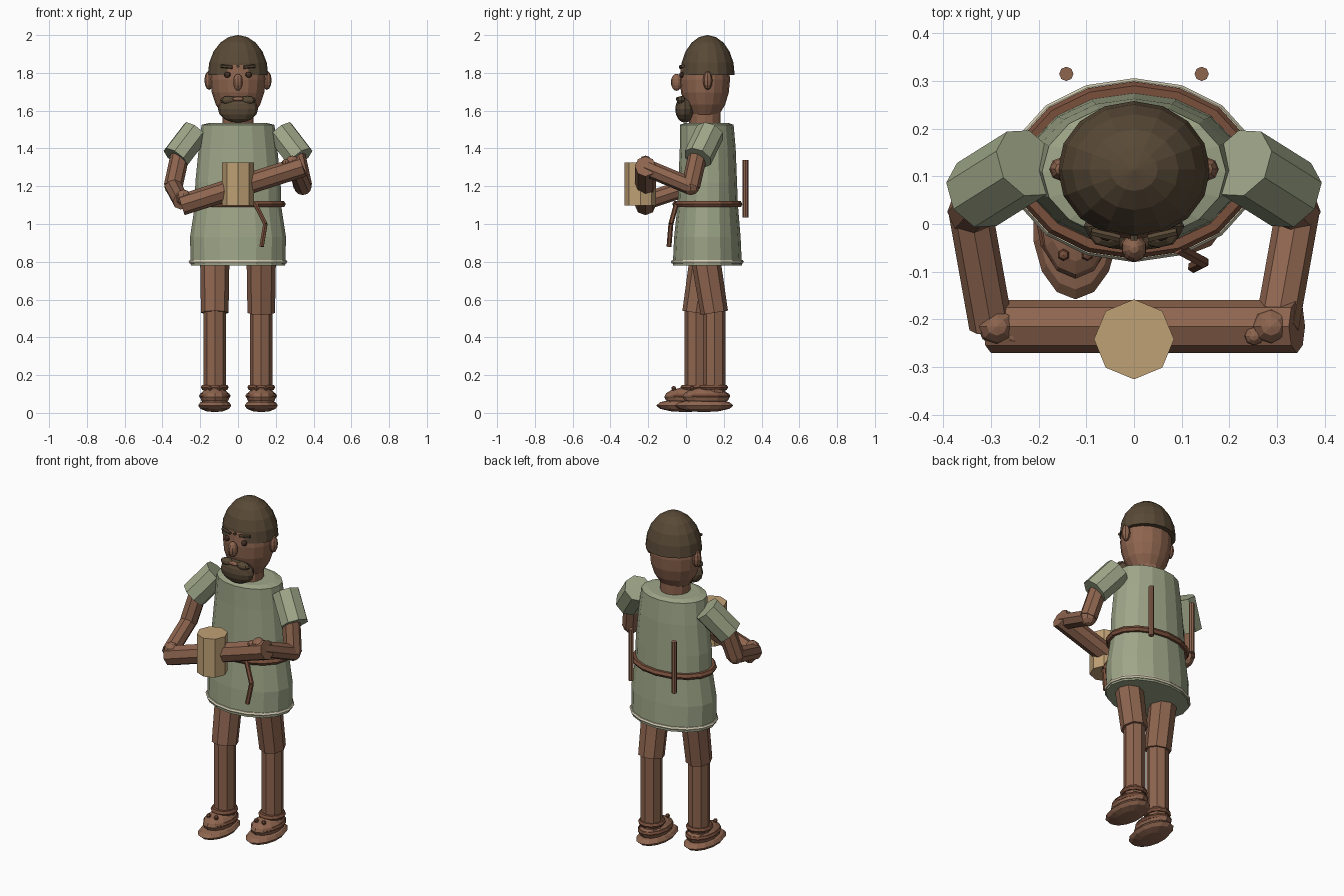
import bpy, bmesh, math
from mathutils import Vector

cube = bpy.data.objects.get("Cube")
if cube:
    bpy.data.objects.remove(cube, do_unlink=True)


def material(name, rgb):
    linear = [((c / 255 + 0.055) / 1.055) ** 2.4 for c in rgb] + [1]
    m = bpy.data.materials.new(name)
    m.use_nodes = True
    m.diffuse_color = linear
    m.node_tree.nodes["Principled BSDF"].inputs["Base Color"].default_value = linear
    return m


SKIN = material("skin brown", (142, 101, 79))
LEATHER = material("leather brown", (122, 80, 60))
HAIR = material("hair dark brown", (88, 73, 54))
CLOTH = material("tunic green", (158, 166, 136))
TRIM = material("cream trim", (212, 206, 180))
WOOD = material("tan wood", (192, 161, 117))
DARK = material("eye dark brown", (70, 48, 38))


def finish(name, mat):
    ob = bpy.context.object
    ob.name = name
    ob.data.materials.append(mat)
    return ob


def ball(name, mat, loc, size, seg=10, rings=8):
    bpy.ops.mesh.primitive_uv_sphere_add(segments=seg, ring_count=rings, radius=1, location=loc)
    ob = finish(name, mat)
    ob.scale = size
    return ob


def tube(name, mat, a, b, r, sides=8, r2=None):
    a, b = Vector(a), Vector(b)
    d = b - a
    bpy.ops.mesh.primitive_cone_add(vertices=sides, radius1=r, radius2=r if r2 is None else r2,
                                    depth=d.length, location=(a + b) / 2)
    ob = finish(name, mat)
    ob.rotation_euler = d.to_track_quat('Z', 'Y').to_euler()
    return ob


def band(name, mat, loc, rx, ry, minor, seg=16):
    # elliptical ring around the body, built with a constant thickness
    bpy.ops.mesh.primitive_torus_add(major_segments=seg, minor_segments=6,
                                     major_radius=1, minor_radius=minor, location=loc)
    ob = finish(name, mat)
    for v in ob.data.vertices:
        ang = math.atan2(v.co.y, v.co.x)
        off = math.hypot(v.co.x, v.co.y) - 1
        v.co.x = (rx + off) * math.cos(ang)
        v.co.y = (ry + off) * math.sin(ang)
    return ob


def loft(name, mat, rings, n=16):
    # stacked ellipses (z, rx, ry, centre y), capped at both ends
    bm = bmesh.new()
    loops = []
    for z, rx, ry, cy in rings:
        loops.append([bm.verts.new((rx * math.cos(math.tau * i / n),
                                    cy + ry * math.sin(math.tau * i / n), z)) for i in range(n)])
    for low, high in zip(loops, loops[1:]):
        for i in range(n):
            j = (i + 1) % n
            bm.faces.new((low[i], low[j], high[j], high[i]))
    bm.faces.new(loops[0][::-1])
    bm.faces.new(loops[-1])
    me = bpy.data.meshes.new(name)
    bm.to_mesh(me)
    bm.free()
    me.materials.append(mat)
    ob = bpy.data.objects.new(name, me)
    bpy.context.collection.objects.link(ob)
    return ob


# Tunic with hem, belt and hanging belt end
loft("tunic", CLOTH, [(0.78, 0.25, 0.183, 0.113), (0.93, 0.254, 0.176, 0.113),
                      (1.1, 0.228, 0.16, 0.115), (1.22, 0.226, 0.155, 0.115),
                      (1.4, 0.208, 0.148, 0.115), (1.525, 0.193, 0.142, 0.11),
                      (1.535, 0.15, 0.115, 0.11)])
band("hem", TRIM, (0, 0.113, 0.8), 0.25, 0.182, 0.011)
band("belt", LEATHER, (0, 0.113, 1.105), 0.235, 0.168, 0.018)
strap = [(0.09, -0.05, 1.11), (0.145, -0.08, 1.0), (0.125, -0.09, 0.88)]
for a, b in zip(strap, strap[1:]):
    tube("belt_end", LEATHER, a, b, 0.013, 6)

# Neck, head and face
tube("neck", SKIN, (0, 0.1, 1.5), (0, 0.1, 1.64), 0.083, 12)
ball("head", SKIN, (0, 0.1, 1.765), (0.146, 0.133, 0.225), 16, 10)
cap = [(1.79 + 0.21 * math.sin(t), 0.16 * math.cos(t), 0.144 * math.cos(t), 0.114)
       for t in (math.radians(a) for a in (0, 18, 36, 54, 72, 89))]
loft("hair", HAIR, cap)
ball("nose", SKIN, (0, -0.05, 1.75), (0.027, 0.03, 0.045))
ball("beard", HAIR, (0, -0.005, 1.608), (0.106, 0.052, 0.072), 12)
ball("mouth", SKIN, (0, -0.04, 1.662), (0.035, 0.014, 0.012), 8, 6)
tube("brow_knot", HAIR, (0, -0.035, 1.835), (0, 0, 1.835), 0.008, 6)
for s in (-1, 1):
    ball("ear", SKIN, (s * 0.153, 0.115, 1.76), (0.025, 0.025, 0.05), 8, 6)
    ball("eye", DARK, (s * 0.056, -0.022, 1.79), (0.018, 0.014, 0.016), 8, 6)
    ball("moustache", HAIR, (s * 0.05, -0.025, 1.655), (0.045, 0.025, 0.022), 8, 6)
    tube("eyebrow", HAIR, (s * 0.03, -0.03, 1.83), (s * 0.09, -0.016, 1.836), 0.009, 6)

# Arms: the hands sit at different heights on the two sides
for s, hand_z in ((-1, 1.12), (1, 1.3)):
    elbow = (s * 0.343, 0.025, 1.2)
    tube("sleeve", CLOTH, (s * 0.225, 0.128, 1.487), (s * 0.33, 0.062, 1.35), 0.078)
    tube("upper_arm", SKIN, (s * 0.295, 0.075, 1.42), elbow, 0.05)
    ball("elbow", SKIN, elbow, (0.047, 0.047, 0.047), 8, 6)
    tube("forearm", SKIN, elbow, (s * 0.3, -0.215, hand_z), 0.046)
    ball("hand", SKIN, (s * 0.288, -0.215, hand_z + 0.02), (0.042, 0.038, 0.042), 8, 6)
    ball("thumb", SKIN, (s * 0.252, -0.235, hand_z + 0.025), (0.02, 0.02, 0.02), 8, 6)

# Slanted bar across the hands and the drinking mug
tube("cross_bar", SKIN, (-0.3, -0.215, 1.1), (0.342, -0.215, 1.305), 0.056)
tube("mug", WOOD, (0, -0.242, 1.097), (0, -0.242, 1.326), 0.084)

# Rods behind the back
for s in (-1, 1):
    tube("back_rod", SKIN, (s * 0.142, 0.315, 1.035), (s * 0.142, 0.315, 1.34), 0.015)

# Legs and shoes in a short stride, the right one in front
for s, y in ((-1, 0.053), (1, 0.15)):
    x = s * 0.123
    foot = y - 0.053
    tube("thigh", SKIN, (x, 0.1, 0.84), (x, y, 0.53), 0.078, 8, 0.073)
    tube("shin", SKIN, (x, y, 0.08), (x, y, 0.6), 0.06)
    ball("sole", SKIN, (x, foot - 0.002, 0.039), (0.09, 0.156, 0.035), 14, 6)
    ball("shoe_upper", SKIN, (x, foot + 0.01, 0.085), (0.078, 0.125, 0.05), 12, 8)
    band("ankle_band", LEATHER, (x, y - 0.005, 0.135), 0.058, 0.062, 0.016, 12)
    band("shoe_strap", LEATHER, (x, foot + 0.015, 0.09), 0.07, 0.108, 0.014, 12)
    for k in (-1, 1):
        ball("shoe_stud", LEATHER, (x + k * 0.025, foot - 0.065, 0.13), (0.013, 0.013, 0.013), 6, 4)
